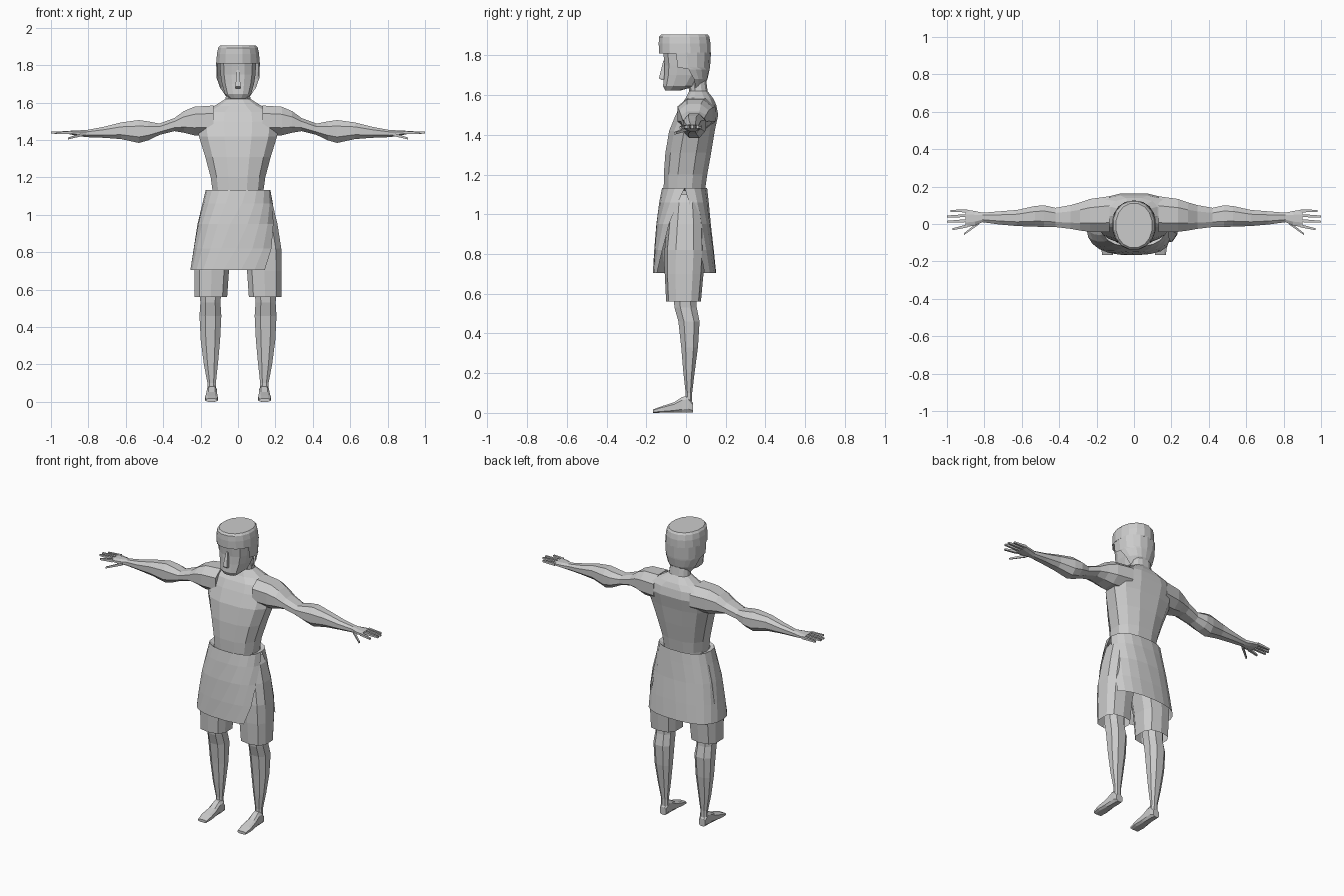
import bpy, bmesh
from math import cos, sin, radians


def power(v, p):
    return abs(v) ** p * (1 if v >= 0 else -1)


def loft(name, rings, n=10, axis='z', p=0.85, caps=(True, True), mirror=False, arcs=None):
    """Skin rings (t, a0, a1, b0, b1) along an axis; arcs gives open angle ranges in degrees."""
    bm = bmesh.new()
    loops = []
    for k, (t, a0, a1, b0, b1) in enumerate(rings):
        loop = []
        for i in range(n + 1 if arcs else n):
            if arcs:
                s, e = arcs[k]
                ang = radians(s + (e - s) * i / n)
            else:
                ang = radians(360 * (i + 0.5) / n)
            a = (a0 + a1) / 2 + (a1 - a0) / 2 * power(cos(ang), p)
            b = (b0 + b1) / 2 + (b1 - b0) / 2 * power(sin(ang), p)
            co = {'z': (a, b, t), 'x': (t, a, b), 'y': (a, t, b)}[axis]
            loop.append(bm.verts.new(co))
        loops.append(loop)
    for l0, l1 in zip(loops, loops[1:]):
        m = len(l0)
        for i in range(n):
            j = (i + 1) % m
            bm.faces.new((l0[i], l0[j], l1[j], l1[i]))
    if not arcs:
        for use, loop in zip(caps, (loops[0], loops[-1])):
            if use:
                bm.faces.new(loop)
    bmesh.ops.recalc_face_normals(bm, faces=bm.faces)
    me = bpy.data.meshes.new(name)
    bm.to_mesh(me)
    bm.free()
    ob = bpy.data.objects.new(name, me)
    bpy.context.collection.objects.link(ob)
    if mirror:
        ob.modifiers.new("Mirror", 'MIRROR')
    return ob


def sym(rows):
    """Rings centred on x = 0 from (z, half width, front y, back y)."""
    return [(z, -w, w, f, b) for z, w, f, b in rows]


# Torso and neck
loft("torso", sym([
    (1.05, .14, -.10, .09), (1.13, .14, -.115, .10), (1.20, .15, -.115, .11),
    (1.31, .18, -.107, .13), (1.42, .215, -.088, .148), (1.50, .225, -.055, .165),
    (1.55, .21, -.03, .155), (1.582, .13, -.005, .14), (1.62, .068, .015, .11),
    (1.70, .062, .0, .10)]), n=12, p=.8)

# Arms with shoulder, upper arm, forearm and palm
loft("arm", [
    (.13, -.05, .155, 1.42, 1.59), (.235, -.048, .14, 1.42, 1.583),
    (.29, -.04, .12, 1.435, 1.558), (.34, -.03, .105, 1.445, 1.52),
    (.42, -.02, .09, 1.425, 1.49), (.48, -.02, .104, 1.395, 1.503),
    (.53, -.018, .10, 1.38, 1.511), (.625, -.014, .078, 1.402, 1.497),
    (.72, -.005, .07, 1.41, 1.472), (.81, .008, .062, 1.414, 1.455),
    (.85, -.01, .072, 1.42, 1.453), (.90, -.02, .08, 1.43, 1.45)],
    n=8, axis='x', mirror=True)

# Fingers and thumb
for i, (x0, y0, z0, x1, y1, z1) in enumerate([
        (.89, -.010, 1.44, .97, -.028, 1.437), (.89, .018, 1.44, 1.0, .012, 1.44),
        (.89, .045, 1.44, 1.0, .040, 1.44), (.89, .070, 1.44, .98, .070, 1.437),
        (.83, .005, 1.43, .91, -.055, 1.408)]):
    r, s = .011, .007
    loft("thumb" if i == 4 else "finger", [
        (x0, y0 - r, y0 + r, z0 - r, z0 + r),
        (x1, y1 - s, y1 + s, z1 - s, z1 + s)], n=4, axis='x', mirror=True)

# Head with jaw
loft("head", sym([
    (1.622, .045, -.105, -.03), (1.645, .072, -.118, .05), (1.70, .088, -.112, .09),
    (1.75, .096, -.110, .10), (1.82, .10, -.118, .11)]), n=12, p=.75)

# Nose
loft("nose", sym([
    (1.675, .018, -.128, -.09), (1.685, .020, -.144, -.09),
    (1.775, .009, -.118, -.09)]), n=4, p=1)

# Flat-topped hair and the hair around the back of the head
loft("hair_top", sym([
    (1.81, .118, -.138, .126), (1.86, .115, -.140, .126), (1.893, .108, -.138, .12),
    (1.905, .098, -.128, .112)]), n=16, p=.95)
loft("hair_back", sym([
    (1.815, .117, -.13, .126), (1.74, .115, -.125, .121), (1.73, .114, -.12, .119),
    (1.68, .102, -.11, .108), (1.635, .078, -.10, .085)]), n=10, p=.9,
    arcs=[(-20, 200), (-17, 197), (5, 175), (20, 160), (35, 145)])

# Wrap skirt, open on one side
loft("wrap_skirt", [
    (1.12, -.14, .14, -.115, .10), (1.132, -.173, .173, -.122, .108),
    (1.06, -.19, .188, -.135, .115), (.95, -.217, .208, -.15, .125),
    (.82, -.238, .228, -.16, .14), (.705, -.255, .238, -.167, .152)],
    n=18, p=.8, arcs=[(0, 360), (0, 360), (8, 350), (20, 333), (28, 318), (34, 303)])

# Shorts
loft("shorts", [
    (.56, .055, .235, -.10, .075), (.70, .045, .237, -.107, .088),
    (.82, .02, .235, -.108, .095), (.95, -.005, .215, -.095, .09),
    (1.06, -.01, .188, -.078, .075), (1.10, -.01, .16, -.07, .07)],
    n=10, p=.7, caps=(False, True), mirror=True)

# Legs
loft("leg", [
    (.04, .115, .165, -.005, .032), (.10, .117, .165, -.003, .032),
    (.20, .105, .185, -.015, .045), (.33, .092, .203, -.027, .063),
    (.46, .085, .21, -.042, .072), (.53, .09, .205, -.062, .058),
    (.60, .085, .21, -.068, .055), (.85, .06, .21, -.08, .07)],
    n=8, mirror=True)

# Feet
loft("foot", [
    (.036, .118, .164, .0, .05), (.012, .112, .168, .0, .088),
    (-.02, .112, .168, .0, .082), (-.06, .11, .172, .0, .055),
    (-.12, .106, .178, .0, .035), (-.165, .112, .172, .0, .018)],
    n=8, axis='y', p=.6, mirror=True)
